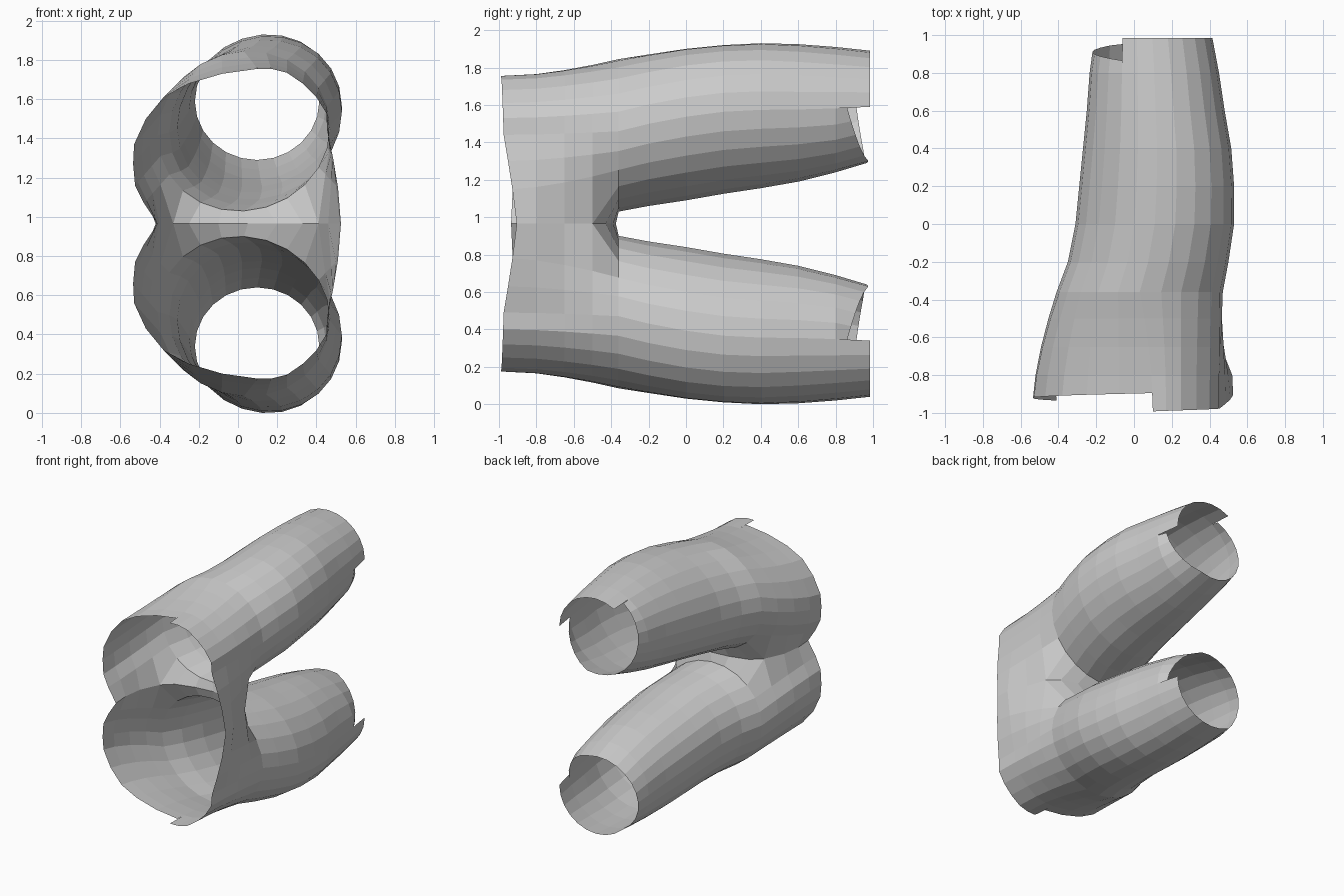
import bpy, bmesh
from math import cos, sin, radians

if "Cube" in bpy.data.objects:
    bpy.data.objects.remove(bpy.data.objects["Cube"])

MID = 0.965      # mirror plane height between the two legs
N, K = 24, 18    # columns round a leg; columns 0..K continue up over the hip

# Leg stations: y, x min, x max, inner z, outer z, skew
LEG = [(-.36, -.41, .47, 1.03, 1.845, .05),
       (-.20, -.35, .50, 1.06, 1.87, .08),
       (0.0, -.31, .53, 1.09, 1.90, .10),
       (.20, -.29, .53, 1.125, 1.92, .10),
       (.40, -.27, .515, 1.155, 1.93, .08),
       (.60, -.25, .48, 1.19, 1.925, .05),
       (.80, -.235, .45, 1.24, 1.91, .02),
       (.98, -.22, .415, 1.29, 1.89, 0)]

# Half waist outline (x, z), from rear seam over the side to the front seam
WAIST = [(-.41, MID), (-.48, 1.07), (-.525, 1.16), (-.535, 1.27), (-.53, 1.37),
         (-.47, 1.5), (-.38, 1.61), (-.25, 1.68), (-.08, 1.73), (.1, 1.755),
         (.17, 1.755), (.25, 1.735), (.33, 1.68), (.40, 1.61), (.45, 1.53),
         (.455, 1.44), (.485, 1.3), (.51, 1.15), (.525, MID)]

# Hip stations: y, rear seam x, front seam x
HIP = [(-.93, -.41, .525), (-.80, -.42, .52), (-.65, -.40, .46), (-.50, -.33, .41)]

# Crotch seam (x, y) for columns K..N
CROTCH = [(.41, -.5), (.33, -.43), (.2, -.39), (.05, -.375), (-.1, -.39),
          (-.25, -.43), (-.33, -.5)]


def lerp(a, b, t):
    return a + (b - a) * t


def leg_point(st, j):
    y, x0, x1, z0, z1, skew = st
    a = radians(-135 - 15 * j)
    dx = (x1 - x0) / 2 * cos(a)
    return ((x0 + x1) / 2 + dx, y, (z0 + z1) / 2 + (z1 - z0) / 2 * sin(a) + skew * dx)


def cuff_y(j, panel):
    # the cuff of the long panel (7..15) stands proud of the rest
    if 7 <= panel < 15:
        return .985
    if panel < 7:
        return lerp(.945, .865, j / 7)
    return lerp(.86, .975, (j - 15) / 5) if j <= 20 else lerp(.975, .945, (j - 20) / 4)


def waist_y(j, panel):
    # the front panel is longer than the rear one, stepping at the side seam
    if panel < 9:
        return lerp(-.935, -.895, j / 9)
    return lerp(-.992, -.975, (j - 9) / 6) if j <= 15 else lerp(-.975, -.905, (j - 15) / 3)


def hip_point(i, j, panel):
    y, xb, xf = HIP[i]
    if j in (0, K):
        x, z = (xb if j == 0 else xf), MID
    else:
        t = ((y - HIP[0][0]) / (LEG[0][0] - HIP[0][0])) ** 1.5
        p = leg_point(LEG[0], j)
        x, z = lerp(WAIST[j][0], p[0], t), lerp(WAIST[j][1], p[2], t)
    return (x, waist_y(j, panel) if i == 0 else y, z)


def cuff_point(j, panel):
    p = leg_point(LEG[-1], j)
    return (p[0], cuff_y(j, panel), p[2])


bm = bmesh.new()


def quad(a, b, c, d):
    bm.faces.new([bm.verts.new((p[0], p[1], p[2] - MID)) for p in (a, b, c, d)])


for j in range(N):
    # leg tube
    for s, e in zip(LEG[:-2], LEG[1:-1]):
        quad(leg_point(s, j), leg_point(s, j + 1), leg_point(e, j + 1), leg_point(e, j))
    s = LEG[-2]
    quad(leg_point(s, j), leg_point(s, j + 1), cuff_point(j + 1, j), cuff_point(j, j))
    # hip above the leg, or the crotch seam on the inner side
    top = LEG[0]
    if j < K:
        for i in range(len(HIP) - 1):
            quad(hip_point(i, j, j), hip_point(i, j + 1, j),
                 hip_point(i + 1, j + 1, j), hip_point(i + 1, j, j))
        quad(hip_point(3, j, j), hip_point(3, j + 1, j),
             leg_point(top, j + 1), leg_point(top, j))
    else:
        a, b = CROTCH[j - K], CROTCH[j - K + 1]
        quad((*a, MID), (*b, MID), leg_point(top, j + 1), leg_point(top, j))

bmesh.ops.remove_doubles(bm, verts=bm.verts[:], dist=0.001)
bmesh.ops.recalc_face_normals(bm, faces=bm.faces[:])
mesh = bpy.data.meshes.new("trousers")
bm.to_mesh(mesh)
bm.free()

# Mirror the half into a full pair of trousers
obj = bpy.data.objects.new("trousers", mesh)
obj.location.z = MID
bpy.context.collection.objects.link(obj)
mod = obj.modifiers.new("mirror_leg", 'MIRROR')
mod.use_axis = (False, False, True)
mod.merge_threshold = 0.001
